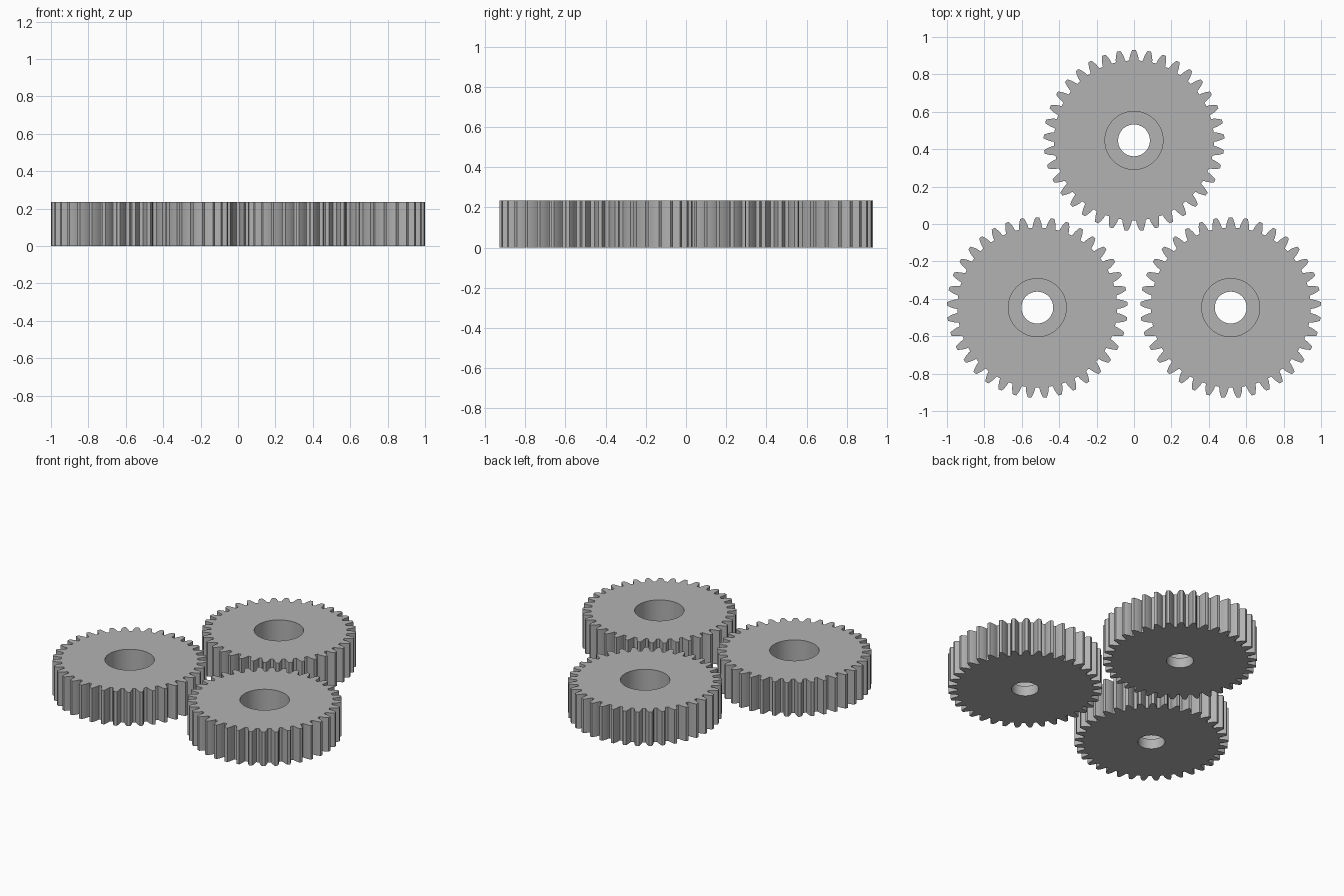
import bpy, bmesh, math

if "Cube" in bpy.data.objects:
    bpy.data.objects.remove(bpy.data.objects["Cube"])

TEETH = 37
TIP = 0.483
HEIGHT = 0.235
FLOOR = 0.07          # thickness left under the counterbore
BORE, HOLE = 0.155, 0.085
MODULE = TIP / (TEETH / 2 + 1)
PITCH = MODULE * TEETH / 2
ROOT = PITCH - 1.25 * MODULE
BASE = PITCH * math.cos(math.radians(20))

steel = bpy.data.materials.new("grey_steel")
steel.use_nodes = True
colour = (0.45, 0.45, 0.45, 1)
steel.diffuse_color = colour
steel.node_tree.nodes["Principled BSDF"].inputs["Base Color"].default_value = colour


def involute(r):
    a = math.acos(min(1, BASE / r))
    return math.tan(a) - a


def half_angle(r):
    """Half the angular width of a tooth at radius r."""
    return math.pi / (2 * TEETH) + involute(PITCH) - involute(r)


def gear_outline():
    """Outline as (angle, radius) pairs, with one tooth pointing to +y."""
    start = BASE + 0.004
    flank = [(half_angle(r), r) for r in
             [start + (TIP - start) * i / 5 for i in range(6)]]
    # rounded foot blending into the root circle
    foot = [(half_angle(start) + 0.007, ROOT), (half_angle(start) + 0.002, ROOT + 0.003)]
    side = foot + flank
    tooth = [(-a, r) for a, r in side] + [(0, TIP)] + [(a, r) for a, r in reversed(side)]
    return [(math.pi / 2 + math.tau * k / TEETH + a, r)
            for k in range(TEETH) for a, r in tooth]


def make_gear(name, x, y):
    bm = bmesh.new()
    outline = gear_outline()
    # cross-section rings; None follows the toothed outline
    section = [(None, 0), (None, HEIGHT), (BORE, HEIGHT),
               (BORE, FLOOR), (HOLE, FLOOR), (HOLE, 0)]
    rings = [[bm.verts.new(((radius or r) * math.cos(a), (radius or r) * math.sin(a), z))
              for a, r in outline] for radius, z in section]
    n = len(outline)
    for i, low in enumerate(rings):
        high = rings[(i + 1) % len(rings)]
        for j in range(n):
            k = (j + 1) % n
            bm.faces.new((low[j], low[k], high[k], high[j]))
    bmesh.ops.recalc_face_normals(bm, faces=bm.faces)
    mesh = bpy.data.meshes.new(name)
    bm.to_mesh(mesh)
    bm.free()
    mesh.materials.append(steel)
    gear = bpy.data.objects.new(name, mesh)
    gear.location = (x, y, 0)
    bpy.context.collection.objects.link(gear)
    bpy.ops.object.select_all(action='DESELECT')
    gear.select_set(True)
    bpy.context.view_layer.objects.active = gear
    bpy.ops.object.shade_smooth_by_angle(angle=math.radians(30))


# three gears at the corners of a triangle
make_gear("back_gear", 0, 0.447)
make_gear("left_gear", 0.517, -0.447)
make_gear("right_gear", -0.517, -0.447)
